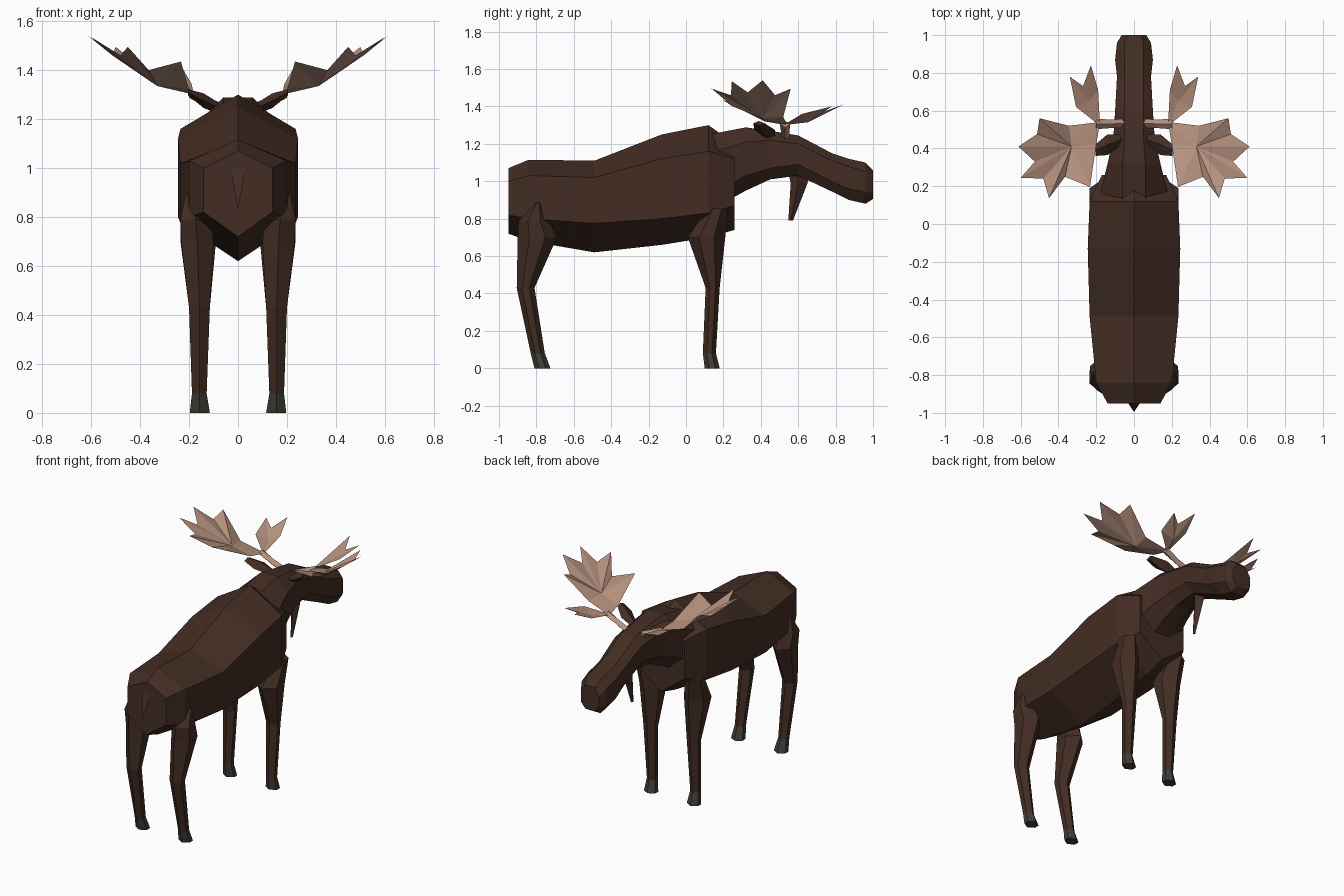
import bpy, bmesh, math
from mathutils import Vector


def material(name, rgb):
    m = bpy.data.materials.new(name)
    m.diffuse_color = (*rgb, 1)
    return m


FUR = material("dark brown fur", (0.056, 0.026, 0.017))
HOOF = material("grey hoof", (0.052, 0.048, 0.040))
ANTLER = material("tan antler", (0.46, 0.28, 0.205))


def finish(name, bm, *mats):
    bmesh.ops.recalc_face_normals(bm, faces=bm.faces)
    me = bpy.data.meshes.new(name)
    bm.to_mesh(me)
    bm.free()
    for m in mats:
        me.materials.append(m)
    ob = bpy.data.objects.new(name, me)
    bpy.context.collection.objects.link(ob)
    return ob


def loft(name, rings, *mats):
    """Skin a list of equal-sized point rings and cap both ends."""
    bm = bmesh.new()
    vs = [[bm.verts.new(p) for p in r] for r in rings]
    n = len(vs[0])
    for a, b in zip(vs, vs[1:]):
        for i in range(n):
            j = (i + 1) % n
            bm.faces.new((a[i], a[j], b[j], b[i]))
    bm.faces.new(vs[0])
    bm.faces.new(vs[-1])
    return finish(name, bm, *mats)


def mirrored(ob):
    """Add the matching part on the other side of x = 0."""
    m = ob.modifiers.new("mirror", 'MIRROR')
    m.use_axis[0] = True
    return ob


def hexagon(y, w, top, up, low, bot):
    return [(0, y, top), (w, y, up), (w, y, low), (0, y, bot), (-w, y, low), (-w, y, up)]


def octagon(y, w, wt, top, up, low, bot):
    return [(wt, y, top), (w, y, up), (w, y, low), (wt, y, bot),
            (-wt, y, bot), (-w, y, low), (-w, y, up), (-wt, y, top)]


# Torso: y, half width, ridge, upper edge, lower edge, belly
loft("torso", [hexagon(*s) for s in (
    (-0.95, 0.14, 1.07, 1.00, 0.82, 0.72),
    (-0.84, 0.20, 1.115, 1.03, 0.80, 0.68),
    (-0.49, 0.235, 1.11, 1.02, 0.775, 0.62),
    (-0.13, 0.245, 1.25, 1.12, 0.80, 0.66),
    (0.12, 0.235, 1.30, 1.16, 0.83, 0.70),
    (0.26, 0.17, 1.20, 1.12, 0.87, 0.74))], FUR)

# Neck and head in one sweep, ending in a blunt muzzle
loft("neck_and_head", [octagon(*s) for s in (
    (0.12, 0.19, 0.06, 1.25, 1.15, 0.92, 0.84),
    (0.32, 0.14, 0.06, 1.288, 1.21, 1.03, 0.95),
    (0.45, 0.11, 0.05, 1.27, 1.22, 1.07, 1.01),
    (0.60, 0.10, 0.05, 1.245, 1.20, 1.09, 1.03),
    (0.78, 0.09, 0.05, 1.15, 1.11, 1.00, 0.945),
    (0.87, 0.10, 0.05, 1.12, 1.08, 0.96, 0.90),
    (0.96, 0.09, 0.05, 1.10, 1.05, 0.94, 0.88),
    (1.00, 0.065, 0.035, 1.06, 1.01, 0.94, 0.905))], FUR)

# Hanging throat flap
loft("throat_flap", [
    [(-0.03, 0.60, 1.07), (0, 0.54, 1.07), (0.03, 0.60, 1.07), (0, 0.66, 1.07)],
    [(-0.03, 0.60, 0.99), (0, 0.56, 0.99), (0.03, 0.60, 0.99), (0, 0.65, 0.99)],
    [(-0.008, 0.56, 0.79), (0, 0.547, 0.79), (0.008, 0.56, 0.79), (0, 0.572, 0.79)]], FUR)

# Flat tail
bm = bmesh.new()
bm.faces.new([bm.verts.new(p) for p in ((-0.03, -0.95, 1.0), (0, -0.995, 0.83), (0.03, -0.95, 1.0))])
finish("tail", bm, FUR)


def leg(name, sections):
    """Six-sided leg from z, x range and y range; faces near the ground are hoof."""
    rings = []
    for z, x0, x1, y0, y1 in sections:
        cx, cy, rx, ry = (x0 + x1) / 2, (y0 + y1) / 2, (x1 - x0) / 2, (y1 - y0) / 2
        rings.append([(cx + rx * dx, cy + ry * dy, z) for dx, dy in
                      ((0, -1), (1, -0.4), (1, 0.4), (0, 1), (-1, 0.4), (-1, -0.4))])
    ob = mirrored(loft(name, rings, FUR, HOOF))
    for p in ob.data.polygons:
        p.material_index = int(p.center.z < 0.06)


leg("hind_leg", ((0.89, 0.19, 0.215, -0.80, -0.78),
                 (0.79, 0.11, 0.235, -0.895, -0.73),
                 (0.70, 0.10, 0.232, -0.90, -0.69),
                 (0.43, 0.115, 0.20, -0.905, -0.81),
                 (0.08, 0.128, 0.188, -0.83, -0.755),
                 (0.00, 0.115, 0.197, -0.81, -0.725)))
leg("front_leg", ((0.855, 0.13, 0.235, 0.11, 0.225),
                  (0.70, 0.09, 0.235, 0.01, 0.21),
                  (0.43, 0.115, 0.20, 0.105, 0.18),
                  (0.08, 0.128, 0.188, 0.09, 0.16),
                  (0.00, 0.115, 0.197, 0.10, 0.18)))


def plate(name, outline, upper, lower):
    """Thin cupped antler plate: an outline fanned to an upper and a lower point."""
    bm = bmesh.new()
    vs = [bm.verts.new(p) for p in outline]
    for c in (bm.verts.new(upper), bm.verts.new(lower)):
        for i, v in enumerate(vs):
            bm.faces.new((v, vs[(i + 1) % len(vs)], c))
    return mirrored(finish(name, bm, ANTLER))


# Antlers: broad palm, forked brow tine and stem
plate("antler_palm", (
    (0.18, 0.54, 1.30), (0.345, 0.52, 1.345), (0.50, 0.56, 1.495), (0.513, 0.476, 1.46),
    (0.612, 0.41, 1.54), (0.525, 0.33, 1.475), (0.60, 0.245, 1.535), (0.48, 0.24, 1.46),
    (0.45, 0.137, 1.495), (0.365, 0.25, 1.40), (0.233, 0.196, 1.435), (0.20, 0.42, 1.32)),
    (0.33, 0.41, 1.36), (0.33, 0.41, 1.335))
plate("antler_brow_tine", (
    (0.18, 0.52, 1.30), (0.19, 0.71, 1.345), (0.228, 0.84, 1.41), (0.27, 0.73, 1.37),
    (0.34, 0.78, 1.40), (0.307, 0.62, 1.36)),
    (0.235, 0.65, 1.33), (0.235, 0.65, 1.315))


def stick(name, path, mat):
    """Four-sided tapered rod along x through points given with y and z radii."""
    rings = [[(x, y - ry, z), (x, y, z + rz), (x, y + ry, z), (x, y, z - rz)]
             for x, y, z, ry, rz in path]
    return mirrored(loft(name, rings, mat))


stick("antler_stem", ((0.03, 0.535, 1.225, 0.025, 0.025), (0.12, 0.53, 1.265, 0.022, 0.022),
                      (0.20, 0.53, 1.305, 0.028, 0.018)), ANTLER)
stick("ear", ((0.06, 0.45, 1.235, 0.025, 0.02), (0.14, 0.42, 1.275, 0.055, 0.03),
              (0.205, 0.39, 1.31, 0.03, 0.012)), FUR)
